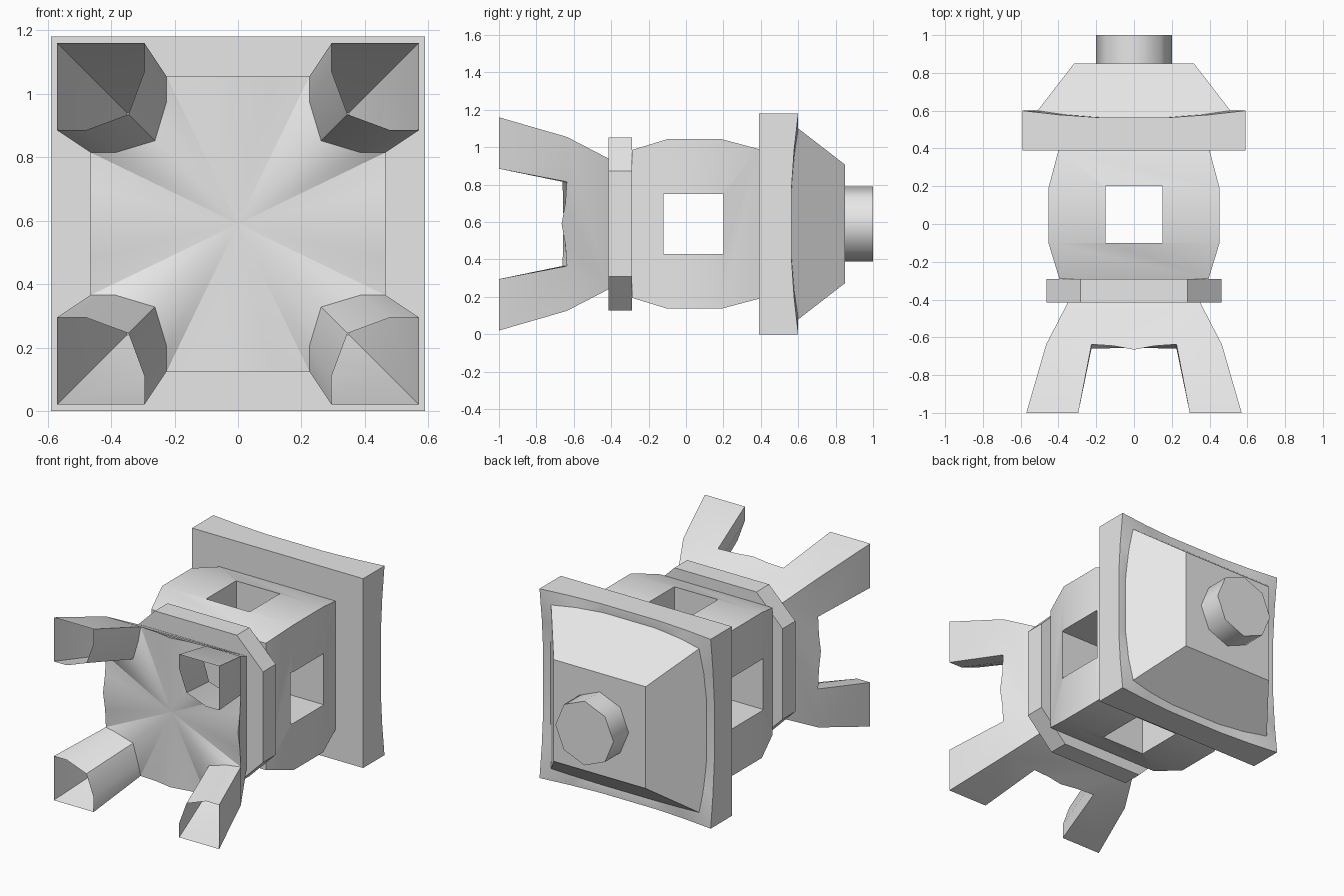
import bpy, bmesh, math
from mathutils import Matrix

cube = bpy.data.objects.get("Cube")
if cube:
    bpy.data.objects.remove(cube, do_unlink=True)

MID = 0.59  # height of the long axis, which runs along y

stone = bpy.data.materials.new("grey stone")
stone.use_nodes = True
stone.diffuse_color = (0.8, 0.8, 0.8, 1)
stone.node_tree.nodes["Principled BSDF"].inputs["Base Color"].default_value = (0.8, 0.8, 0.8, 1)


def finish(name, bm, angle=30):
    bmesh.ops.remove_doubles(bm, verts=bm.verts, dist=0.0005)
    bmesh.ops.recalc_face_normals(bm, faces=bm.faces)
    mesh = bpy.data.meshes.new(name)
    bm.to_mesh(mesh)
    bm.free()
    mesh.materials.append(stone)
    obj = bpy.data.objects.new(name, mesh)
    bpy.context.collection.objects.link(obj)
    smooth(obj, angle)
    return obj


def smooth(obj, angle):
    bpy.ops.object.select_all(action='DESELECT')
    obj.select_set(True)
    bpy.context.view_layer.objects.active = obj
    bpy.ops.object.shade_smooth_by_angle(angle=math.radians(angle))


def turn(u, v, y, k):
    """Point on a cross-section, turned k quarter turns about the axis."""
    for _ in range(k):
        u, v = v, -u
    return (u, y, MID + v)


def ring(half, y, steps=(-1,), dip=0.0):
    """Square outline; steps are the points along each side, dip hollows its middle."""
    return [turn(t * half, half, y - dip * (1 - t * t), k) for k in range(4) for t in steps]


def loft(name, rings, angle=30):
    bm = bmesh.new()
    loops = [[bm.verts.new(p) for p in r] for r in rings]
    n = len(loops[0])
    for a, b in zip(loops, loops[1:]):
        for i in range(n):
            j = (i + 1) % n
            bm.faces.new((a[i], a[j], b[j], b[i]))
    bm.faces.new(loops[0])
    bm.faces.new(loops[-1])
    return finish(name, bm, angle)


# Legged base: a hollow shell with a faceted underside and four open legs
EDGE_Y, UNDER_Y = -0.637, -0.66
bm = bmesh.new()


def add(points, k):
    bm.faces.new([bm.verts.new(turn(*p, k)) for p in points])


arch = [(0.225, 0.465, EDGE_Y), (0.11, 0.465, -0.645), (0, 0.465, -0.665),
        (-0.11, 0.465, -0.645), (-0.225, 0.465, EDGE_Y)]
leg_top = [(0.225, 0.465, EDGE_Y), (0.225, 0.385, UNDER_Y), (0.262, 0.262, UNDER_Y),
           (0.385, 0.225, UNDER_Y), (0.465, 0.225, EDGE_Y)]
leg_end = [(0.295, 0.57, -1), (0.295, 0.48, -1), (0.345, 0.345, -1),
           (0.48, 0.295, -1), (0.57, 0.295, -1)]
shoulder, foot, centre = (0.465, 0.465, EDGE_Y), (0.57, 0.57, -1), (0, 0, -0.655)
for k in range(4):
    # sloping outer wall
    add([(-0.35, 0.35, -0.415), (0.35, 0.35, -0.415), shoulder] + arch
        + [(-0.465, 0.465, EDGE_Y)], k)
    # outer and inner faces of the leg
    add([leg_top[0], shoulder, foot, leg_end[0]], k)
    add([shoulder, leg_top[-1], leg_end[-1], foot], k)
    for i in range(4):
        add([leg_top[i], leg_top[i + 1], leg_end[i + 1], leg_end[i]], k)
        # underside fan
        add([centre, leg_top[i], leg_top[i + 1]], k)
        add([centre, arch[i + 1], arch[i]], k)
finish("legged_base", bm)

# Collar with cut corners
cut = (-0.61, 0.61)
loft("collar", [ring(0.463, -0.415, cut), ring(0.463, -0.29, cut)])

# Bulging light chamber
chamber = loft("light_chamber", [ring(0.395, -0.29), ring(0.453, -0.1),
                                 ring(0.453, 0.19), ring(0.4, 0.39)])

# Windows cut straight through both ways
for size, y in (((0.30, 0.30, 2), 0.05), ((2, 0.32, 0.32), 0.04)):
    bm = bmesh.new()
    bmesh.ops.create_cube(bm, size=1, matrix=Matrix.Translation((0, y, MID))
                          @ Matrix.Diagonal((*size, 1)))
    cutter = finish("window_cutter", bm)
    cutter.hide_render = True
    mod = chamber.modifiers.new("window", 'BOOLEAN')
    mod.operation = 'DIFFERENCE'
    mod.solver = 'EXACT'
    mod.object = cutter
    bpy.context.view_layer.objects.active = chamber
    bpy.ops.object.modifier_apply(modifier=mod.name)
    bpy.data.objects.remove(cutter, do_unlink=True)
smooth(chamber, 30)

# Eave slab, its back rim dipping between the corners
side = (-1, -0.67, -0.33, 0.33, 0.67)
loft("eave_slab", [ring(0.59, 0.39, side), ring(0.59, 0.6, side, 0.04),
                   ring(0.5, 0.6, side, 0.04), ring(0.45, 0.55, side)], 20)

# Roof
loft("roof", [ring(0.549, 0.55), ring(0.317, 0.85)])

# Finial knob
bm = bmesh.new()
bmesh.ops.create_cone(bm, cap_ends=True, segments=8, radius1=0.2, radius2=0.2, depth=0.17,
                      matrix=Matrix.Translation((0, 0.915, MID))
                      @ Matrix.Rotation(math.radians(90), 4, 'X'))
finish("finial", bm, 50)
